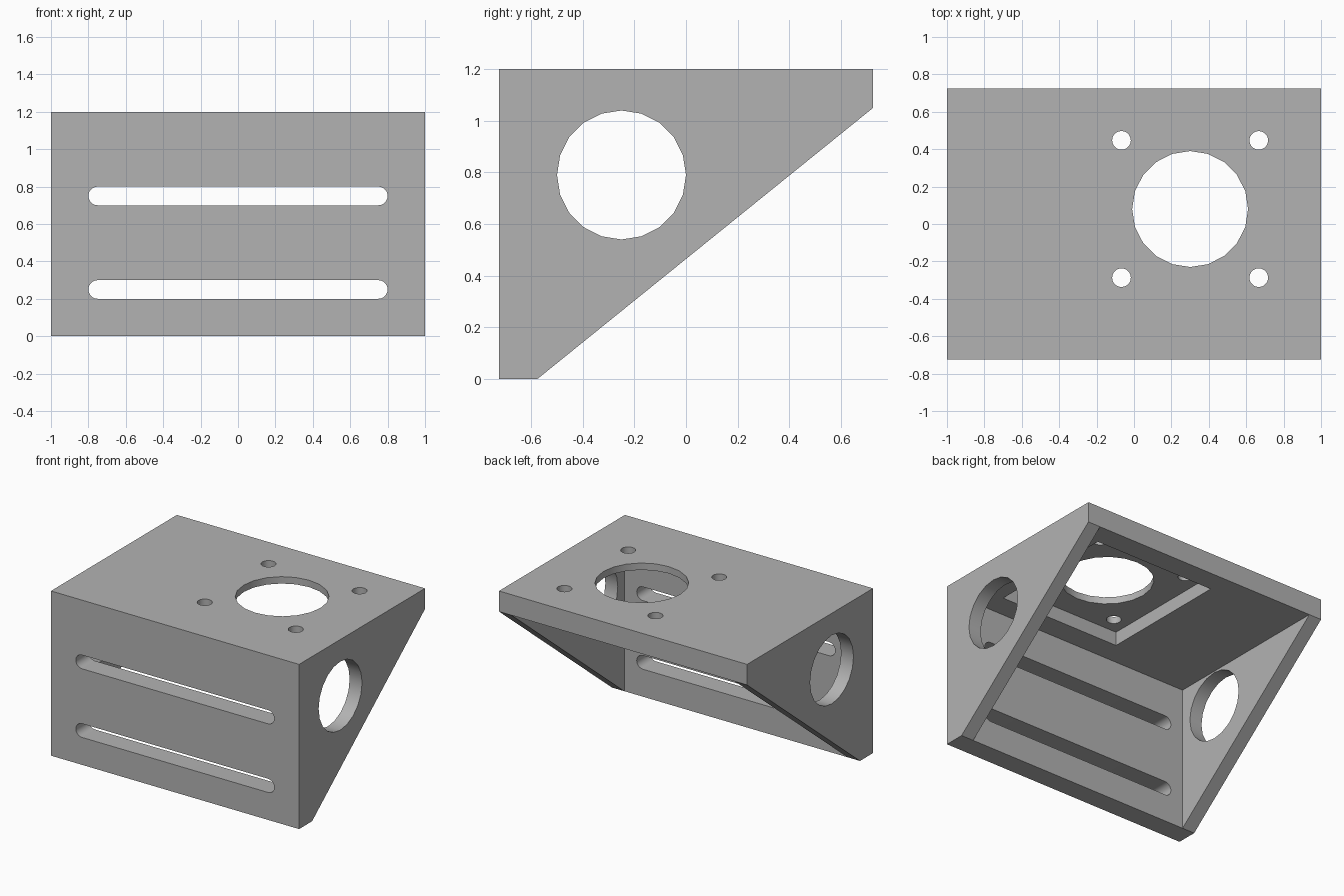
import bpy, bmesh, math
from mathutils import Vector

cube = bpy.data.objects.get("Cube")
if cube:
    bpy.data.objects.remove(cube, do_unlink=True)

grey = bpy.data.materials.new("plain grey")
grey.use_nodes = True
colour = (0.45, 0.45, 0.45, 1)
grey.diffuse_color = colour
grey.node_tree.nodes["Principled BSDF"].inputs["Base Color"].default_value = colour


def prism(name, points, sweep):
    """Extrude a closed outline along a vector."""
    bm = bmesh.new()
    face = bm.faces.new([bm.verts.new(p) for p in points])
    new = bmesh.ops.extrude_face_region(bm, geom=[face])["geom"]
    bmesh.ops.translate(bm, vec=Vector(sweep),
                        verts=[v for v in new if isinstance(v, bmesh.types.BMVert)])
    bmesh.ops.recalc_face_normals(bm, faces=bm.faces)
    mesh = bpy.data.meshes.new(name)
    bm.to_mesh(mesh)
    bm.free()
    mesh.materials.append(grey)
    ob = bpy.data.objects.new(name, mesh)
    bpy.context.collection.objects.link(ob)
    return ob


def arc(cx, cy, r, start, end, steps):
    angles = [math.radians(start + (end - start) * i / steps) for i in range(steps + 1)]
    return [(cx + r * math.cos(a), cy + r * math.sin(a)) for a in angles]


def circle(cx, cy, r, sides):
    return arc(cx, cy, r, 0, 360, sides)[:-1]


def rectangle(x0, x1, y0, y1):
    return [(x0, y0), (x1, y0), (x1, y1), (x0, y1)]


def cut(body, cutter):
    mod = body.modifiers.new(cutter.name, "BOOLEAN")
    mod.operation = "DIFFERENCE"
    mod.solver = "EXACT"
    mod.object = cutter
    cutter.hide_render = True
    bpy.context.view_layer.objects.active = body
    bpy.ops.object.modifier_apply(modifier=mod.name)
    bpy.data.objects.remove(cutter, do_unlink=True)


# Overall sizes
D, H = 0.725, 1.2
PLATE, WALL = 0.15, 0.1
under = H - PLATE
inner = PLATE - D

# Bracket body from its side profile
profile = [(-D, 0), (inner, 0), (D, under), (D, H), (-D, H)]
bracket = prism("motor_bracket", [(-1, y, z) for y, z in profile], (2, 0, 0))

# Open space between the two side walls
space = rectangle(WALL - 1, 1 - WALL, inner, 1)
cut(bracket, prism("inner_space", [(x, y, -0.5) for x, y in space], (0, 0, under + 0.5)))

# Square recess under the top plate
MX, MY, HALF = 0.3, 0.08, 0.485
recess = rectangle(MX - HALF, MX + HALF, MY - HALF, MY + HALF)
cut(bracket, prism("recess", [(x, y, 0.9) for x, y in recess], (0, 0, 0.25)))

# Motor opening and four screw holes
holes = [circle(MX, MY, 0.31, 20)]
holes += [circle(MX + sx * 0.367, MY + sy * 0.367, 0.05, 20) for sx in (-1, 1) for sy in (-1, 1)]
for outline in holes:
    cut(bracket, prism("top_hole", [(x, y, 1) for x, y in outline], (0, 0, 0.5)))

# Round opening through both side walls
cut(bracket, prism("side_hole", [(-1.5, y, z) for y, z in circle(-0.25, 0.79, 0.25, 20)], (3, 0, 0)))

# Long slots in the front plate
for z in (0.25, 0.75):
    slot = arc(0.75, z, 0.05, -90, 90, 10) + arc(-0.75, z, 0.05, 90, 270, 10)
    cut(bracket, prism("slot", [(x, -1, h) for x, h in slot], (0, 0.6, 0)))

# Smooth hole walls, sharp plate edges
bpy.ops.object.select_all(action="DESELECT")
bracket.select_set(True)
bpy.context.view_layer.objects.active = bracket
bpy.ops.object.shade_smooth_by_angle(angle=math.radians(30))
